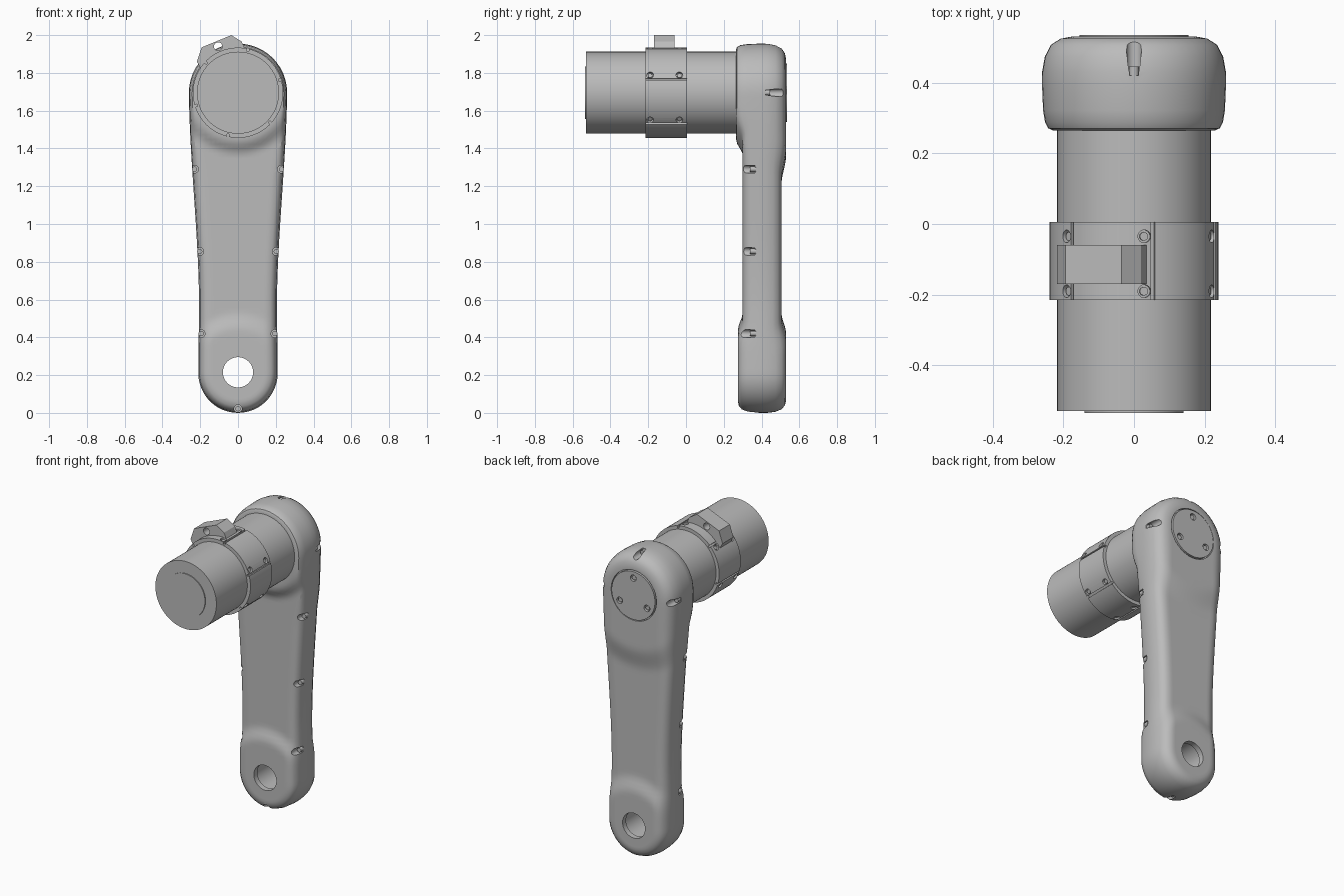
import bpy, bmesh, math
from mathutils import Matrix, Vector

if "Cube" in bpy.data.objects:
    bpy.data.objects.remove(bpy.data.objects["Cube"])

grey = bpy.data.materials.new("plain_grey")
grey.use_nodes = True
grey.diffuse_color = (0.5, 0.5, 0.5, 1)
grey.node_tree.nodes["Principled BSDF"].inputs["Base Color"].default_value = (0.5, 0.5, 0.5, 1)

LOW, TOP = 0.21, 1.695          # pivot and motor axis heights
R_LOW, R_TOP = 0.21, 0.26
MID = 0.405


def finish(bm, name):
    bmesh.ops.recalc_face_normals(bm, faces=bm.faces)
    me = bpy.data.meshes.new(name)
    bm.to_mesh(me)
    bm.free()
    me.materials.append(grey)
    ob = bpy.data.objects.new(name, me)
    bpy.context.collection.objects.link(ob)
    return ob


def rod(name, start, end, r, sides=24):
    """Cylinder between two points."""
    a, b = Vector(start), Vector(end)
    turn = (b - a).to_track_quat('Z', 'Y').to_matrix().to_4x4()
    bm = bmesh.new()
    bmesh.ops.create_cone(bm, cap_ends=True, segments=sides, radius1=r, radius2=r,
                          depth=(b - a).length, matrix=Matrix.Translation((a + b) / 2) @ turn)
    return finish(bm, name)


def rod_y(name, x, z, y0, y1, r, sides=24):
    return rod(name, (x, y0, z), (x, y1, z), r, sides)


def activate(ob):
    bpy.ops.object.select_all(action='DESELECT')
    ob.select_set(True)
    bpy.context.view_layer.objects.active = ob


def cut(ob, cutter):
    cutter.hide_render = True
    activate(ob)
    m = ob.modifiers.new("cut", 'BOOLEAN')
    m.operation, m.object, m.solver = 'DIFFERENCE', cutter, 'EXACT'
    bpy.ops.object.modifier_apply(modifier=m.name)
    bpy.data.objects.remove(cutter)


def ease(v, a, b):
    t = min(max((v - a) / (b - a), 0), 1)
    return t * t * (3 - 2 * t)


def half_width(z):
    return R_LOW - 0.004 * ease(z, 0.21, 0.6) + 0.054 * ease(z, 0.55, 1.75) / ease(TOP, 0.55, 1.75)


# Arm: thickness steps follow circles around both ends
def front_y(x, z):
    low, top = math.hypot(x, z - LOW), math.hypot(x, z - TOP)
    return 0.300 - 0.025 * (1 - ease(low, 0.23, 0.32)) - 0.035 * (1 - ease(top, 0.25, 0.33))


def back_y(x, z):
    low, top = math.hypot(x, z - LOW), math.hypot(x, z - TOP)
    return 0.505 + 0.025 * (1 - ease(low, 0.21, 0.32)) + 0.025 * (1 - ease(top, 0.33, 0.49))


def arm():
    n, m = 24, 60
    stations = []               # centre height, direction, radius
    for i in range(n + 1):
        a = math.pi + math.pi * i / n
        stations.append((LOW, math.cos(a), math.sin(a), R_LOW))
    for i in range(1, m):
        z = LOW + (TOP - LOW) * i / m
        stations.append((z, 1, 0, half_width(z)))
    for i in range(n + 1):
        a = math.pi * i / n
        stations.append((TOP, math.cos(a), math.sin(a), R_TOP))
    for i in range(m - 1, 0, -1):
        z = LOW + (TOP - LOW) * i / m
        stations.append((z, -1, 0, half_width(z)))

    front_edge = [(0.06, -1), (0.035, -0.96), (0.017, -0.84), (0.006, -0.6), (0, -0.1)]
    back_edge = [(0, 0.2), (0.006, 0.55), (0.019, 0.81), (0.04, 0.95), (0.065, 1)]
    bm = bmesh.new()
    columns = []
    for zc, dx, dz, r in stations:
        head = ease(zc, 1.2, 1.55)
        kf, kb = 1 - 0.5 * head, 1 + 0.3 * head
        prof = [((r - 0.06 * kf) * i / 9, -1) for i in range(9)]
        prof += [(r - d * kf, v) for d, v in front_edge]
        prof += [(r - d * kb, v) for d, v in back_edge]
        prof += [((r - 0.065 * kb) * i / 9, 1) for i in range(8, -1, -1)]
        col = []
        for t, v in prof:
            x, z = dx * t, zc + dz * t
            face = back_y(x, z) if v > 0 else front_y(x, z)
            col.append(bm.verts.new((x, MID + abs(v) * (face - MID), z)))
        columns.append(col)
    for c, d in zip(columns, columns[1:] + columns[:1]):
        for i in range(len(c) - 1):
            bm.faces.new((c[i], c[i + 1], d[i + 1], d[i]))
    bmesh.ops.remove_doubles(bm, verts=bm.verts, dist=0.0002)
    return finish(bm, "arm")


body = arm()
parts = [body]

# Pivot hole with a wider inner bore
cut(body, rod_y("hole_cutter", 0, 0.215, 0.2, 0.6, 0.08, 48))
cut(body, rod_y("bore_cutter", 0, 0.215, 0.31, 0.495, 0.1, 48))

# Housing screws: front ones along the edges, back ones round the head
spots = [(s * (half_width(z) - 0.012), z) for z in (0.42, 0.855, 1.29) for s in (-1, 1)]
for x, z in spots + [(0, 0.022)]:
    cut(body, rod_y("notch_cutter", x, z, 0.2, 0.366, 0.021))
    parts.append(rod_y("housing_screw", x, z, 0.34, 0.37, 0.014, 16))
for a in (0, 90, 180):
    x = 0.243 * math.cos(math.radians(a))
    z = TOP + 0.243 * math.sin(math.radians(a))
    cut(body, rod_y("notch_cutter", x, z, 0.42, 0.6, 0.021))
    parts.append(rod_y("head_screw", x, z, 0.41, 0.445, 0.014, 16))

# Round cover on the back of the head
cut(body, rod_y("recess_cutter", 0, TOP, 0.515, 0.6, 0.161, 64))
cover = rod_y("back_cover", 0, TOP, 0.5, 0.535, 0.154, 64)
parts.append(cover)
for a in (90, 210, 330):
    x = 0.112 * math.cos(math.radians(a))
    z = TOP + 0.112 * math.sin(math.radians(a))
    cut(cover, rod_y("pocket_cutter", x, z, 0.517, 0.6, 0.021))
    parts.append(rod_y("cover_screw", x, z, 0.51, 0.528, 0.014, 16))

# Motor barrel and its end plate
parts.append(rod_y("motor_barrel", 0, TOP, -0.529, 0.3, 0.217, 96))
parts.append(rod_y("motor_end_plate", 0, TOP, -0.535, -0.5, 0.14, 64))

# Clamp band with grooves and radial screws
clamp = rod_y("clamp_band", 0, TOP, -0.215, 0.005, 0.239, 96)
parts.append(clamp)


def radial(angle, r, y):
    a = math.radians(angle)
    return (r * math.cos(a), y, TOP + r * math.sin(a))


for k in range(6):
    angle = 17 + 60 * k
    bm = bmesh.new()
    bmesh.ops.create_cube(bm, size=1, matrix=Matrix.Translation(radial(angle, 0.24, -0.1))
                          @ Matrix.Rotation(-math.radians(angle), 4, 'Y')
                          @ Matrix.Diagonal((0.03, 0.4, 0.012, 1)))
    cut(clamp, finish(bm, "groove_cutter"))
    for y in (-0.19, -0.035):
        cut(clamp, rod("pocket_cutter", radial(angle + 6, 0.223, y), radial(angle + 6, 0.27, y), 0.018))
        parts.append(rod("clamp_screw", radial(angle + 6, 0.21, y), radial(angle + 6, 0.232, y), 0.012, 16))

# Angled bracket on top of the clamp
outline = [(-0.218, 1.86), (-0.193, 1.935), (-0.035, 2.0), (0.02, 1.965),
           (0.04, 1.92), (-0.02, 1.915), (-0.12, 1.88), (-0.19, 1.81)]
bm = bmesh.new()
base = bm.faces.new([bm.verts.new((x, -0.17, z)) for x, z in outline])
ext = bmesh.ops.extrude_face_region(bm, geom=[base])
bmesh.ops.translate(bm, vec=(0, 0.11, 0), verts=[v for v in ext["geom"] if isinstance(v, bmesh.types.BMVert)])
bracket = finish(bm, "top_bracket")
cut(bracket, rod_y("hole_cutter", -0.105, 1.94, -0.3, 0.1, 0.022))
parts.append(bracket)

for ob in parts:
    activate(ob)
    bpy.ops.object.shade_smooth_by_angle(angle=math.radians(32))
